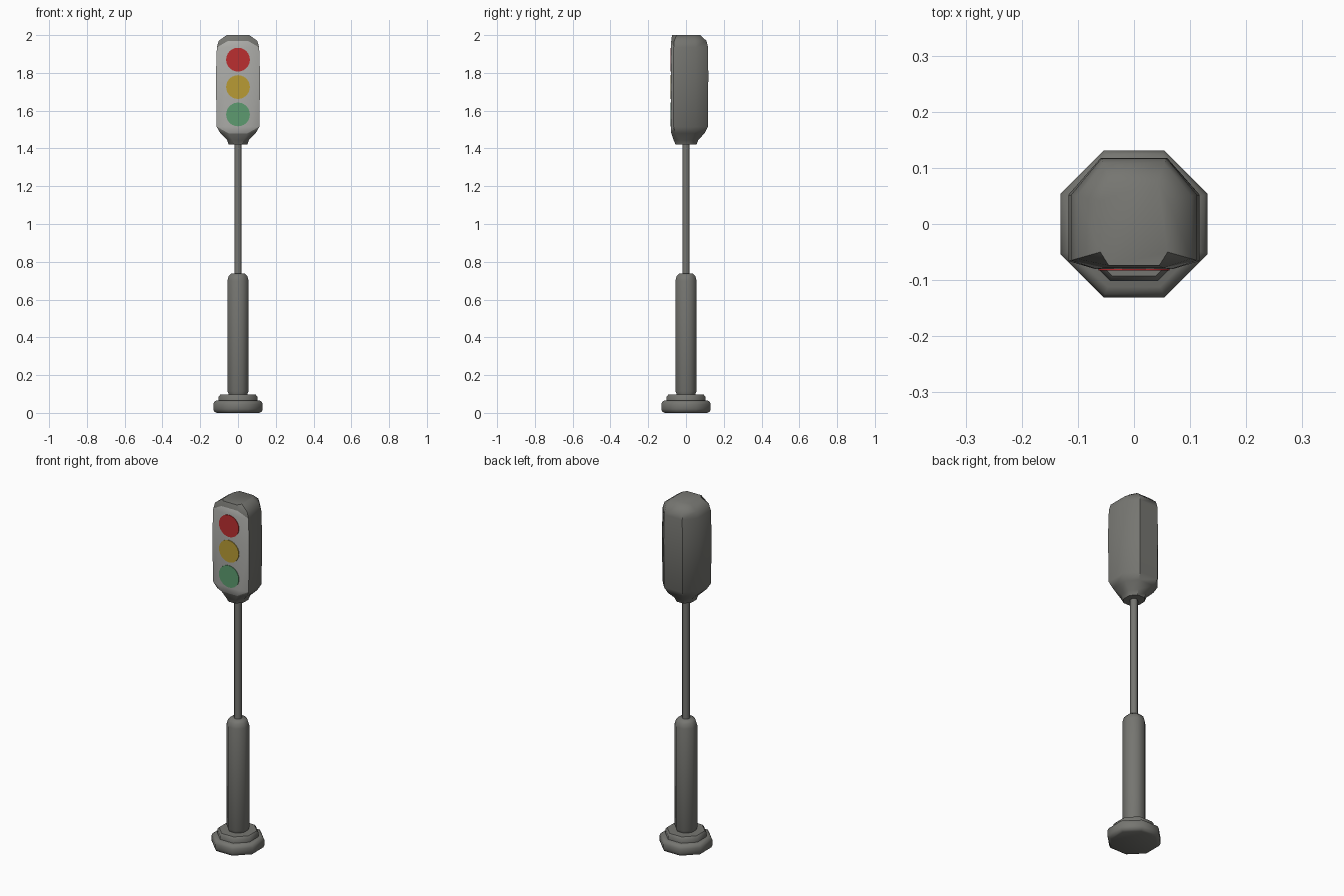
import bpy, bmesh, math

if "Cube" in bpy.data.objects:
    bpy.data.objects.remove(bpy.data.objects["Cube"])


def material(name, rgb):
    m = bpy.data.materials.new(name)
    m.diffuse_color = (*rgb, 1)
    m.use_nodes = True
    m.node_tree.nodes["Principled BSDF"].inputs["Base Color"].default_value = m.diffuse_color
    return m


BODY = material("dark grey metal", (0.18, 0.18, 0.165))
PLATE = material("light grey panel", (0.43, 0.43, 0.41))
RED = material("red lens", (0.50, 0.028, 0.03))
YELLOW = material("yellow lens", (0.48, 0.33, 0.035))
GREEN = material("green lens", (0.11, 0.33, 0.16))


def finish(bm, name, mats, angle=50):
    """Smooth shading with edges above the angle kept sharp."""
    bmesh.ops.recalc_face_normals(bm, faces=bm.faces)
    for f in bm.faces:
        f.smooth = True
    for e in bm.edges:
        e.smooth = e.calc_face_angle(0) < math.radians(angle)
    me = bpy.data.meshes.new(name)
    bm.to_mesh(me)
    bm.free()
    for m in mats:
        me.materials.append(m)
    ob = bpy.data.objects.new(name, me)
    bpy.context.collection.objects.link(ob)
    return ob


def octagon_lathe(name, profile):
    """Stack octagonal rings; profile is (flat distance, z)."""
    bm = bmesh.new()
    rings = []
    for d, z in profile:
        r = d / math.cos(math.pi / 8)
        rings.append([bm.verts.new((r * math.cos((i + .5) * math.pi / 4),
                                    r * math.sin((i + .5) * math.pi / 4), z))
                      for i in range(8)])
    for a, b in zip(rings, rings[1:]):
        for i in range(8):
            j = (i + 1) % 8
            bm.faces.new((a[i], a[j], b[j], b[i]))
    bm.faces.new(rings[0])
    bm.faces.new(rings[-1])
    return finish(bm, name, [BODY])


# foot, collar, lower column and thin pole
octagon_lathe("base_foot", [(.112, 0), (.125, .006), (.131, .02), (.131, .046),
                            (.125, .06), (.112, .066)])
octagon_lathe("base_collar", [(.102, .06), (.102, .086), (.093, .098)])
octagon_lathe("lower_column", [(.046, .09), (.056, .115), (.056, .70),
                               (.049, .725), (.037, .738)])
octagon_lathe("thin_pole", [(.0185, .72), (.0185, 1.43)])

# signal head: rings of (z, half width, back half width, back y, side back y,
# side front y, front y, front half width)
RINGS = [
    (1.42, .050, .022, .055, .022, -.022, -.055, .022),
    (1.445, .058, .028, .065, .028, -.030, -.066, .030),
    (1.48, .093, .046, .098, .042, -.056, -.078, .050),
    (1.515, .113, .058, .116, .052, -.065, -.080, .068),
    (1.78, .117, .059, .118, .052, -.066, -.080, .070),
    (1.935, .112, .058, .117, .052, -.065, -.080, .068),
    (1.97, .102, .054, .108, .050, -.062, -.078, .052),
    (2.0, .060, .042, .075, .042, -.050, -.074, .045),
]
bm = bmesh.new()
rings = []
for z, w, bw, yb, ys, yf, yF, fw in RINGS:
    right = [(fw, yF), (w, yf), (w, ys), (bw, yb)]
    pts = right + [(-x, y) for x, y in reversed(right)]
    rings.append([bm.verts.new((x, y, z)) for x, y in pts])
bm.faces.new(rings[0])
bm.faces.new(rings[-1])
for k, (a, b) in enumerate(zip(rings, rings[1:])):
    for i in range(8):
        j = (i + 1) % 8
        panel = 2 <= k <= 5 and i in (7, 0, 6)
        if panel and k in (2, 5) and i != 7:
            # cut panel corners: the inner triangle is light, the outer dark
            end, mid = (a, b) if k == 2 else (b, a)
            inner, outer = (i, j) if i == 0 else (j, i)
            f = bm.faces.new((end[inner], mid[outer], mid[inner]))
            f.material_index = 1
            bm.faces.new((end[inner], end[outer], mid[outer]))
        else:
            f = bm.faces.new((a[i], a[j], b[j], b[i]))
            f.material_index = int(panel)
finish(bm, "signal_head", [BODY, PLATE], 42)

# three thin lenses on the front panel
for name, z, mat in (("red_lens", 1.87, RED), ("yellow_lens", 1.725, YELLOW),
                     ("green_lens", 1.58, GREEN)):
    bm = bmesh.new()
    bmesh.ops.create_cone(bm, cap_ends=True, segments=24, radius1=.063,
                          radius2=.063, depth=.005)
    for v in bm.verts:
        x, y, d = v.co
        v.co = (x, -.0805 + d, z + y)
    finish(bm, name, [mat])
